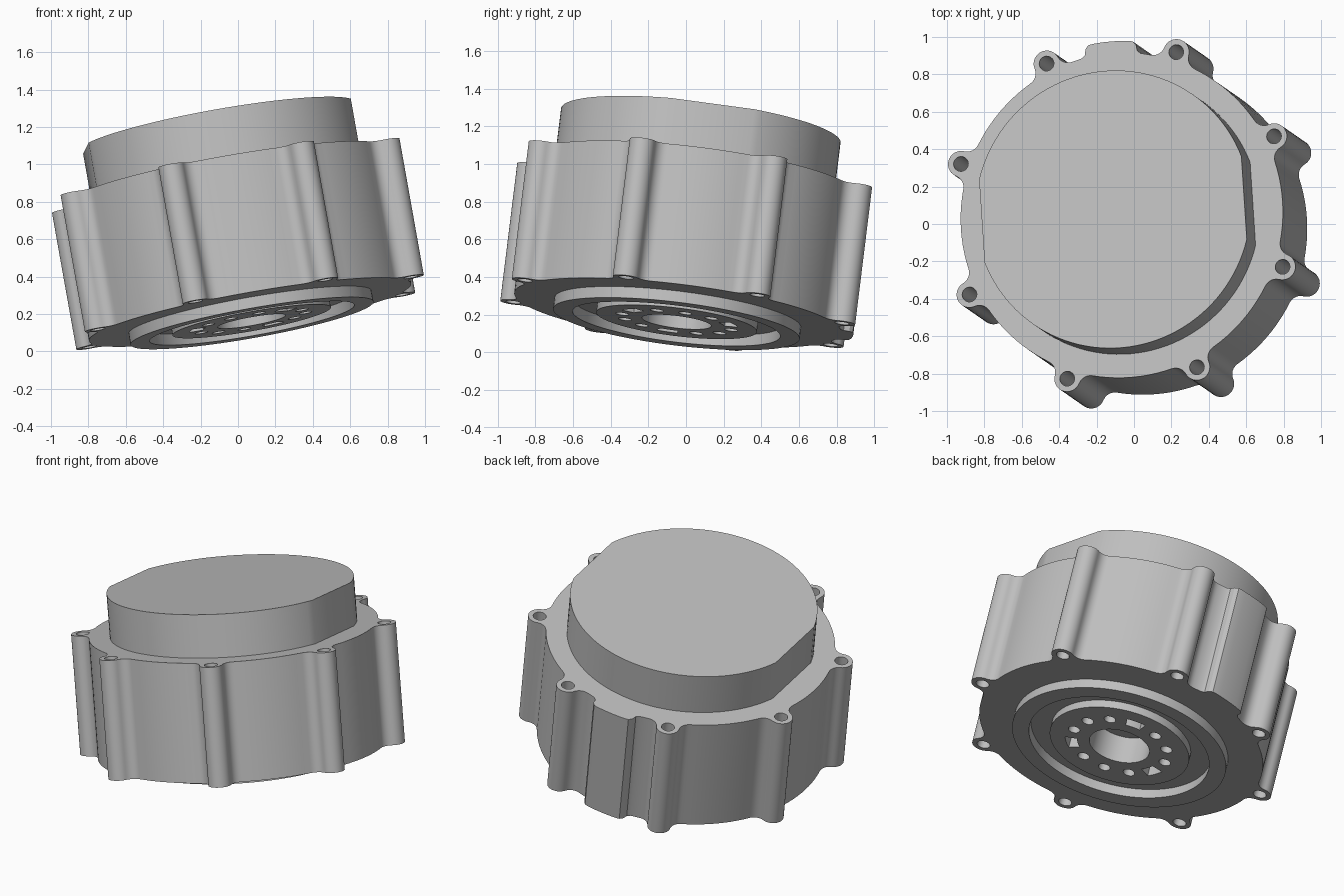
import bpy, bmesh
from math import sin, cos, radians, degrees, acos, atan2, pi
from mathutils import Vector, Matrix

cube = bpy.data.objects.get("Cube")
if cube:
    bpy.data.objects.remove(cube, do_unlink=True)

metal = bpy.data.materials.new("plain grey metal")
metal.use_nodes = True
grey = (0.52, 0.52, 0.52, 1)
metal.diffuse_color = grey
metal.node_tree.nodes["Principled BSDF"].inputs["Base Color"].default_value = grey

# Tilted frame: origin at the centre of the flange's upper face
axis = Vector((-0.174, 0.1205, 0.977)).normalized()
tilt = Vector((0, 0, 1)).rotation_difference(axis).to_matrix().to_4x4()
FRAME = Matrix.Translation((-0.0655, 0.046, 0.94)) @ tilt @ Matrix.Rotation(radians(4.4), 4, 'Z')


def polar(r, deg):
    return Vector((r * cos(radians(deg)), r * sin(radians(deg))))


def arc(center, r, start, end, steps):
    return [center + polar(r, start + (end - start) * i / steps) for i in range(steps + 1)]


def circle(r, n=96, center=Vector((0, 0))):
    return arc(center, r, 0, 360, n)[:-1]


def prism(name, loops, z0, z1):
    """Extrude an outline, with any further loops as holes."""
    bm = bmesh.new()
    for loop in loops:
        vs = [bm.verts.new((p.x, p.y, z0)) for p in loop]
        for a, b in zip(vs, vs[1:] + vs[:1]):
            bm.edges.new((a, b))
    bmesh.ops.triangle_fill(bm, use_beauty=True, edges=bm.edges[:], normal=(0, 0, 1))
    top = bmesh.ops.extrude_face_region(bm, geom=bm.faces[:], use_keep_orig=True)["geom"]
    bmesh.ops.translate(bm, vec=(0, 0, z1 - z0),
                        verts=[g for g in top if isinstance(g, bmesh.types.BMVert)])
    bmesh.ops.recalc_face_normals(bm, faces=bm.faces[:])
    mesh = bpy.data.meshes.new(name)
    bm.to_mesh(mesh)
    bm.free()
    mesh.materials.append(metal)
    ob = bpy.data.objects.new(name, mesh)
    bpy.context.collection.objects.link(ob)
    ob.matrix_world = FRAME
    bpy.ops.object.select_all(action='DESELECT')
    ob.select_set(True)
    bpy.context.view_layer.objects.active = ob
    bpy.ops.object.shade_smooth_by_angle(angle=radians(30))
    return ob


# Housing outline: a round body with eight filleted lugs and one raised pad
BODY_R, LUG_D, LUG_R, FILLET = 0.875, 0.922, 0.07, 0.065
DEPTH = 0.747
reach = BODY_R + FILLET
spread = degrees(acos((LUG_D**2 + reach**2 - (LUG_R + FILLET)**2) / (2 * LUG_D * reach)))


def lug_outline(at):
    """Fillet, rounded lug end and mirrored fillet, in the lug's own direction."""
    tip = Vector((LUG_D, 0))
    blend = polar(reach, spread)
    back = degrees(atan2(blend.y - tip.y, blend.x - tip.x))
    half = arc(tip, LUG_R, 0, back, 10)
    half += arc(blend, FILLET, back - 180, spread - 180, 6)[1:]
    pts = [Vector((p.x, -p.y)) for p in reversed(half[1:])] + half
    turn = Matrix.Rotation(radians(at), 2)
    return [turn @ p for p in pts]


origin = Vector((0, 0))
outline = []
for k in range(8):
    at = 22.5 + 45 * k
    outline += lug_outline(at)
    if k == 1:
        pad = [(-10.5, 0.877), (-9.2, 0.89), (-8.6, 0.92), (-7.4, 0.938)]
        outline += [polar(r, 90 + a) for a, r in pad]
        outline += arc(origin, 0.94, 84, 96, 6)
        outline += [polar(r, 90 - a) for a, r in reversed(pad)]
    else:
        outline += arc(origin, BODY_R, at + spread, at + 45 - spread, 10)[1:-1]

lug_holes = [circle(0.04, 20, polar(LUG_D, 22.5 + 45 * k)) for k in range(8)]
RING_IN = 0.556
prism("housing", [outline, circle(RING_IN)] + lug_holes, -DEPTH, 0)

# Upper cap with two opposite flats
prism("upper_cap", [arc(origin, 0.748, 17.5, 162.5, 48) + arc(origin, 0.748, 197.5, 342.5, 48)],
      0, 0.27)

# Underside: raised ring, recessed floor and a hub with its bolt circle
prism("core", [circle(RING_IN)], -0.62, 0)
prism("raised_ring", [circle(0.66), circle(RING_IN)], -DEPTH - 0.06, -DEPTH)

openings = [circle(0.185, 64)]
for k in range(12):
    at = 64 + 30 * k
    if k % 4 == 0:
        openings.append(arc(origin, 0.335, at - 10, at + 10, 6)
                        + arc(origin, 0.262, at + 10, at - 10, 6))
    else:
        openings.append(circle(0.036, 20, polar(0.295, at)))
prism("hub_floor", [circle(RING_IN)] + openings, -DEPTH, -0.62)
prism("hub_boss", [circle(0.43)] + openings, -DEPTH - 0.05, -DEPTH)
